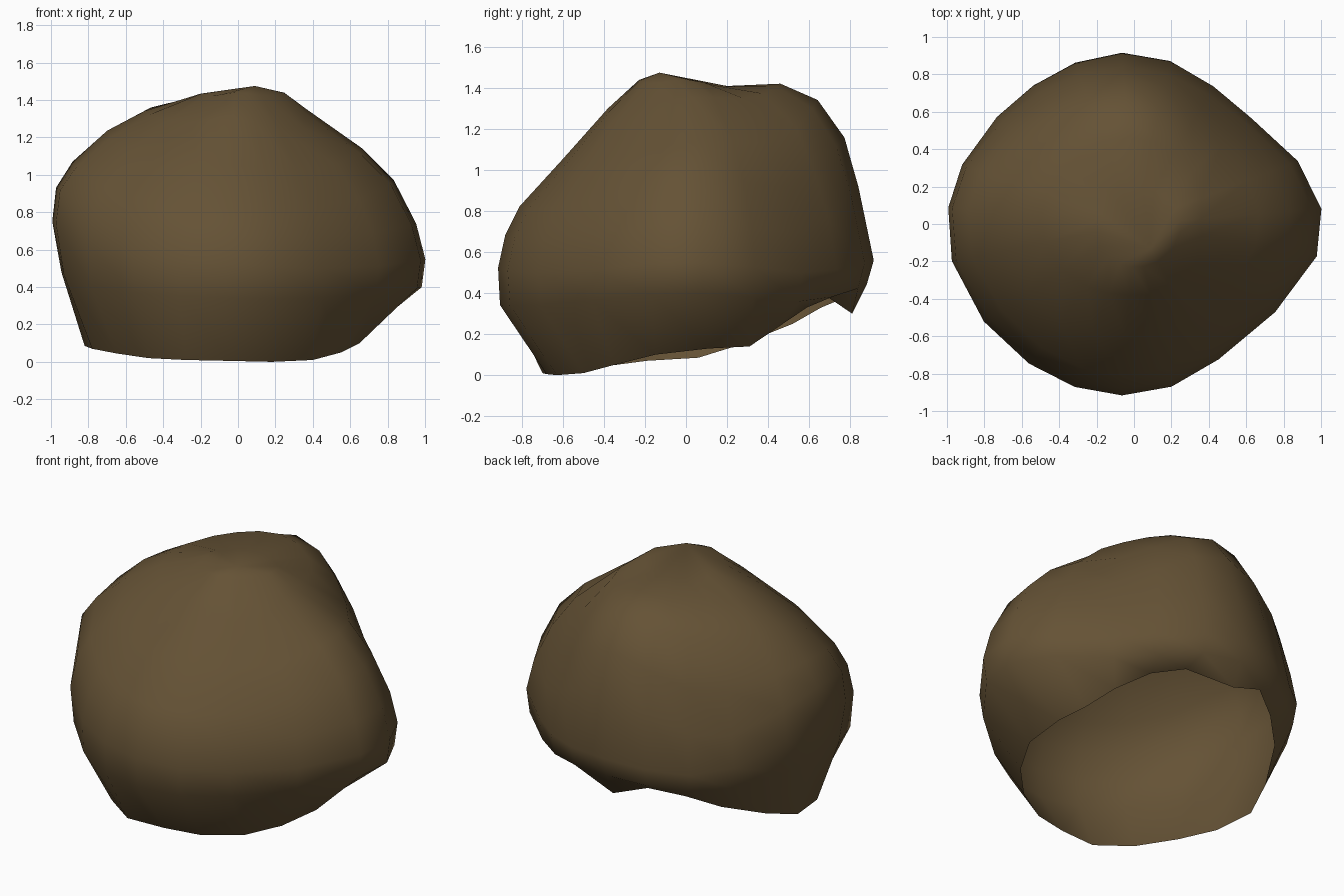
import bpy, bmesh, math

# Vertical profiles (radius, height) from crown to underside, every 45 degrees
# starting at +x and turning towards +y
PROFILES = [
    [(.25, 1.44), (.36, 1.35), (.67, 1.135), (.84, .97), (.96, .74), (1.01, .55), (.99, .40)],
    [(.22, 1.41), (.43, 1.35), (.62, 1.14), (.72, .92), (.80, .70), (.84, .50), (.82, .36)],
    [(.20, 1.41), (.46, 1.42), (.64, 1.34), (.77, 1.16), (.84, .92), (.915, .56), (.88, .44)],
    [(.22, 1.41), (.47, 1.39), (.69, 1.24), (.82, .98), (.88, .72), (.92, .52), (.90, .40)],
    [(.20, 1.435), (.50, 1.335), (.70, 1.23), (.89, 1.07), (.98, .94), (1.0, .76), (.95, .48)],
    [(.22, 1.42), (.43, 1.28), (.67, 1.08), (.83, .89), (.90, .75), (.94, .58), (.93, .38)],
    [(.23, 1.44), (.38, 1.30), (.60, 1.05), (.81, .82), (.88, .68), (.915, .52), (.905, .34)],
    [(.24, 1.42), (.42, 1.23), (.60, 1.03), (.74, .83), (.81, .67), (.85, .50), (.83, .35)],
]

# Direction of each vertical edge line around the shell, in degrees
EDGES = [4.6, 21, 42, 60, 77.5, 94, 110, 126, 142, 161,
         175, 191.5, 213, 233, 250, 266, 283, 302, 328, 350]

# Ragged open rim underneath (x, y, z), one point per edge line
RIM = [
    (.65, .11, .13), (.62, .31, .14), (.52, .45, .235), (.37, .59, .33), (.175, .67, .395),
    (-.06, .81, .30), (-.28, .78, .38), (-.46, .66, .33), (-.61, .52, .25), (-.75, .27, .15),
    (-.82, .06, .085), (-.78, -.19, .07), (-.65, -.38, .045), (-.48, -.57, .02), (-.28, -.70, .01),
    (-.04, -.68, .005), (.18, -.63, .0), (.40, -.50, .01), (.55, -.35, .05), (.65, -.15, .10),
]
APEX = (.09, -.13, 1.475)


def blend(angle, level, axis):
    """Periodic Catmull-Rom interpolation between the eight profiles."""
    pos = (angle / 45) % 8
    i, t = int(pos), pos % 1
    a, b, c, d = (PROFILES[(i + k) % 8][level][axis] for k in (-1, 0, 1, 2))
    return b + .5 * t * (c - a + t * (2*a - 5*b + 4*c - d + t * (3*(b - c) + d - a)))


# Boulder shell: rings lofted from crown to rim
bm = bmesh.new()
n = len(EDGES)
rings = []
for level in range(7):
    ring = []
    for deg in EDGES:
        r, z = blend(deg, level, 0), blend(deg, level, 1)
        a = math.radians(deg)
        ring.append(bm.verts.new((r * math.cos(a), r * math.sin(a), z)))
    rings.append(ring)
rings.append([bm.verts.new(p) for p in RIM])
top = bm.verts.new(APEX)

for i in range(n):
    j = (i + 1) % n
    bm.faces.new((top, rings[0][i], rings[0][j]))
    for upper, lower in zip(rings, rings[1:]):
        bm.faces.new((upper[i], lower[i], lower[j], upper[j]))
for f in bm.faces:
    f.smooth = True

mesh = bpy.data.meshes.new("boulder")
bm.to_mesh(mesh)
bm.free()
boulder = bpy.data.objects.new("boulder", mesh)
bpy.context.collection.objects.link(boulder)

# Brown stone
stone = bpy.data.materials.new("brown_stone")
stone.diffuse_color = (.13, .085, .036, 1)
mesh.materials.append(stone)
